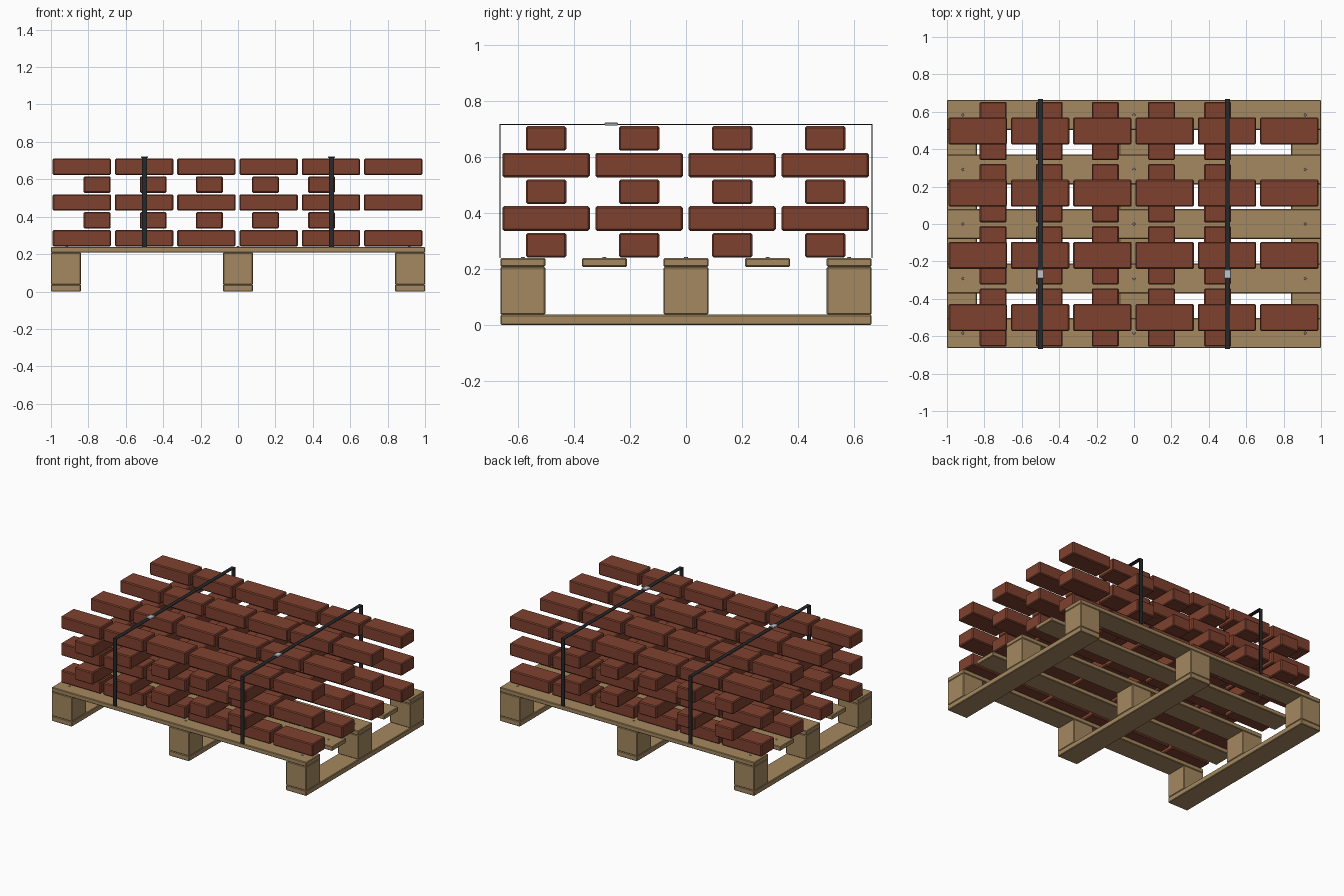
import bpy, bmesh
from mathutils import Matrix, Vector

if "Cube" in bpy.data.objects:
    bpy.data.objects.remove(bpy.data.objects["Cube"])


def material(name, rgb):
    m = bpy.data.materials.new(name)
    m.diffuse_color = (*rgb, 1.0)
    m.use_nodes = True
    m.node_tree.nodes["Principled BSDF"].inputs["Base Color"].default_value = m.diffuse_color
    return m


WOOD = material("pale_wood", (0.376, 0.25, 0.115))
BRICK = material("red_brick", (0.212, 0.053, 0.028))
STRAP = material("black_strap", (0.02, 0.021, 0.023))
STEEL = material("light_steel", (0.52, 0.55, 0.58))
NAIL = material("nail_grey", (0.25, 0.25, 0.26))


def box(name, lo, hi, mat, bevel=0.0):
    """Box between two corners, with an optional small chamfer."""
    lo, hi = Vector(lo), Vector(hi)
    bm = bmesh.new()
    bmesh.ops.create_cube(bm, size=1, matrix=Matrix.Translation((lo + hi) / 2)
                          @ Matrix.Diagonal((*(hi - lo), 1)))
    if bevel:
        bmesh.ops.bevel(bm, geom=bm.edges[:], offset=bevel, segments=1,
                        affect='EDGES', profile=0.5)
    return finish(name, bm, mat)


def finish(name, bm, mat):
    me = bpy.data.meshes.new(name)
    bm.to_mesh(me)
    bm.free()
    me.materials.append(mat)
    ob = bpy.data.objects.new(name, me)
    bpy.context.collection.objects.link(ob)
    return ob


# Pallet: three runners, nine blocks, five deck boards
HY, W = 0.663, 0.08
Z_RUN, Z_BLOCK, Z_DECK = 0.037, 0.208, 0.239
for x in (-1 + W, 0, 1 - W):
    box("bottom_runner", (x - W, -HY, 0), (x + W, HY, Z_RUN), WOOD, 0.004)
    for y in (-HY + W, 0, HY - W):
        box("pallet_block", (x - W, y - W, Z_RUN), (x + W, y + W, Z_BLOCK), WOOD, 0.004)

deck_rows = [(-HY + W) * (1 - i / 2) for i in range(5)]
for y in deck_rows:
    box("deck_board", (-1, y - W, Z_BLOCK), (1, y + W, Z_DECK), WOOD, 0.004)
    # Nail heads on the deck board
    for x in (-0.915, 0, 0.915):
        bm = bmesh.new()
        bmesh.ops.create_cone(bm, cap_ends=True, segments=8, radius1=0.008,
                              radius2=0.006, depth=0.006,
                              matrix=Matrix.Translation((x, y, Z_DECK + 0.001)))
        finish("nail_head", bm, NAIL)

# Bricks: five layers, alternating direction
L, B, H, PITCH_Z = 0.156, 0.072, 0.088, 0.0955
rows_y = [-0.5 + 0.3325 * i for i in range(4)]
for layer in range(5):
    z = 0.241 + PITCH_Z * layer
    if layer % 2 == 0:
        columns, hx, hy = [-0.835 + 0.333 * i for i in range(6)], L, B
    else:
        columns, hx, hy = [-0.753 + 0.3 * i for i in range(5)], B, L
    for x in columns:
        for y in rows_y:
            box("brick", (x - hx, y - hy, z), (x + hx, y + hy, z + H), BRICK, 0.006)

# Straps over the stack, each with a metal clasp
SW, T, TOP = 0.014, 0.004, 0.719
for x in (-0.5, 0.5):
    bm = bmesh.new()
    outer = [(-HY - T, Z_DECK), (-HY - T, TOP), (HY + T, TOP), (HY + T, Z_DECK)]
    inner = [(-HY, Z_DECK), (-HY, TOP - T), (HY, TOP - T), (HY, Z_DECK)]
    rings = [[bm.verts.new((x + s, *p)) for p in outer + inner[::-1]] for s in (-SW, SW)]
    for i in range(8):
        j = (i + 1) % 8
        bm.faces.new((rings[0][i], rings[0][j], rings[1][j], rings[1][i]))
    for ring in rings:
        for i in range(3):
            bm.faces.new((ring[i], ring[i + 1], ring[6 - i], ring[7 - i]))
    bmesh.ops.recalc_face_normals(bm, faces=bm.faces[:])
    finish("strap", bm, STRAP)
    box("strap_clasp", (x - 0.019, -0.291, TOP - 0.006), (x + 0.019, -0.243, TOP + 0.004),
        STEEL, 0.002)
